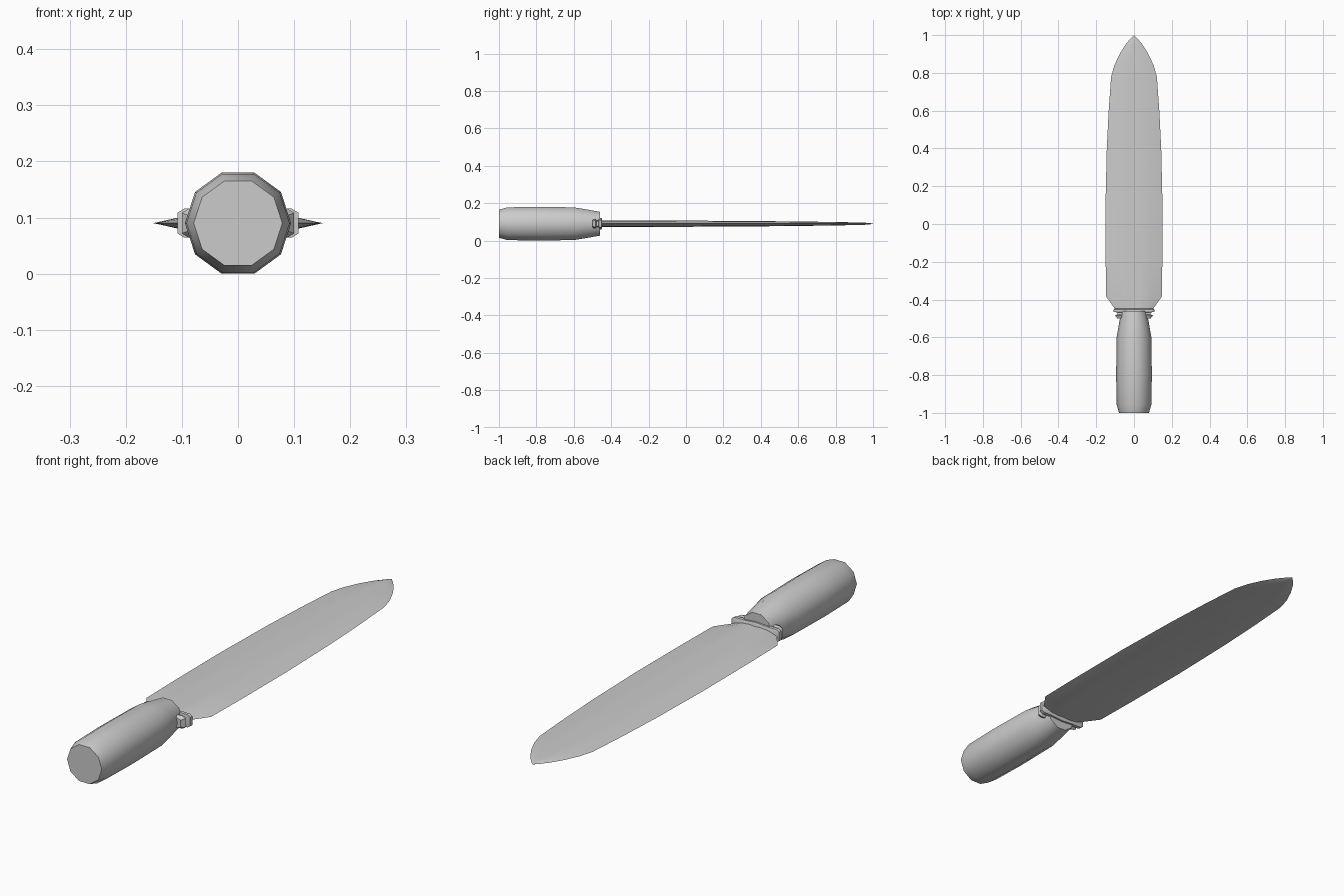
import bpy, bmesh, math

cube = bpy.data.objects.get("Cube")
if cube:
    bpy.data.objects.remove(cube)

MID = 0.09  # height of the centre line

grey = bpy.data.materials.new("light_grey")
grey.use_nodes = True
grey.diffuse_color = (0.6, 0.6, 0.6, 1)
grey.node_tree.nodes["Principled BSDF"].inputs["Base Color"].default_value = (0.6, 0.6, 0.6, 1)


def loft(name, sections, angle):
    """Skin closed (x, z) rings placed along y and cap both ends."""
    bm = bmesh.new()
    rings = [[bm.verts.new((x, y, MID + z)) for x, z in ring] for y, ring in sections]
    n = len(rings[0])
    for a, b in zip(rings, rings[1:]):
        for i in range(n):
            j = (i + 1) % n
            bm.faces.new((a[i], a[j], b[j], b[i]))
    bm.faces.new(rings[0])
    bm.faces.new(rings[-1])
    bmesh.ops.remove_doubles(bm, verts=bm.verts, dist=0.0002)
    bmesh.ops.recalc_face_normals(bm, faces=bm.faces)
    mesh = bpy.data.meshes.new(name)
    bm.to_mesh(mesh)
    bm.free()
    mesh.materials.append(grey)
    obj = bpy.data.objects.new(name, mesh)
    bpy.context.collection.objects.link(obj)
    bpy.ops.object.select_all(action="DESELECT")
    obj.select_set(True)
    bpy.context.view_layer.objects.active = obj
    bpy.ops.object.shade_smooth_by_angle(angle=math.radians(angle))


def mirrored(quarter):
    """Complete a ring from its +x, +z quarter, running from the tip to the middle."""
    top = quarter + [(-x, z) for x, z in reversed(quarter) if x > 0]
    return top + [(x, -z) for x, z in reversed(top) if z > 0]


def decagon(r):
    return [(r * math.cos(i * math.tau / 10), r * math.sin(i * math.tau / 10)) for i in range(10)]


# Ten-sided grip, tapering towards the guard
grip = [(-1, 0.079), (-0.955, 0.092), (-0.8, 0.0946), (-0.6, 0.092), (-0.53, 0.08), (-0.46, 0.067)]
loft("grip", [(y, decagon(r)) for y, r in grip], 40)

# Guard: chamfered bar with a groove between two flanges
guard = [(-0.5, 0.088, 0.02), (-0.485, 0.1, 0.026), (-0.478, 0.088, 0.018),
         (-0.468, 0.088, 0.018), (-0.466, 0.108, 0.026), (-0.452, 0.108, 0.026),
         (-0.448, 0.1, 0.018)]
loft("guard", [(y, mirrored([(w, 0.7 * h), (w - 0.012, h), (0.05, h), (0, h + 0.004)]))
               for y, w, h in guard], 30)

# Blade: y, half width, half thickness; ground edges and a shallow central groove
blade = [(-0.46, 0.1, 0.017), (-0.445, 0.104, 0.017), (-0.385, 0.147, 0.017),
         (-0.2, 0.15, 0.017), (0.1, 0.151, 0.016), (0.4, 0.144, 0.014), (0.6, 0.134, 0.012),
         (0.78, 0.121, 0.0095), (0.84, 0.104, 0.0085), (0.9, 0.076, 0.007),
         (0.95, 0.045, 0.006), (0.98, 0.02, 0.004), (1, 0.0004, 0.0004)]
loft("blade", [(y, mirrored([(w, 0), (0.6 * w, 0.8 * t), (0.25 * w, t), (0, 0.88 * t)]))
               for y, w, t in blade], 35)
